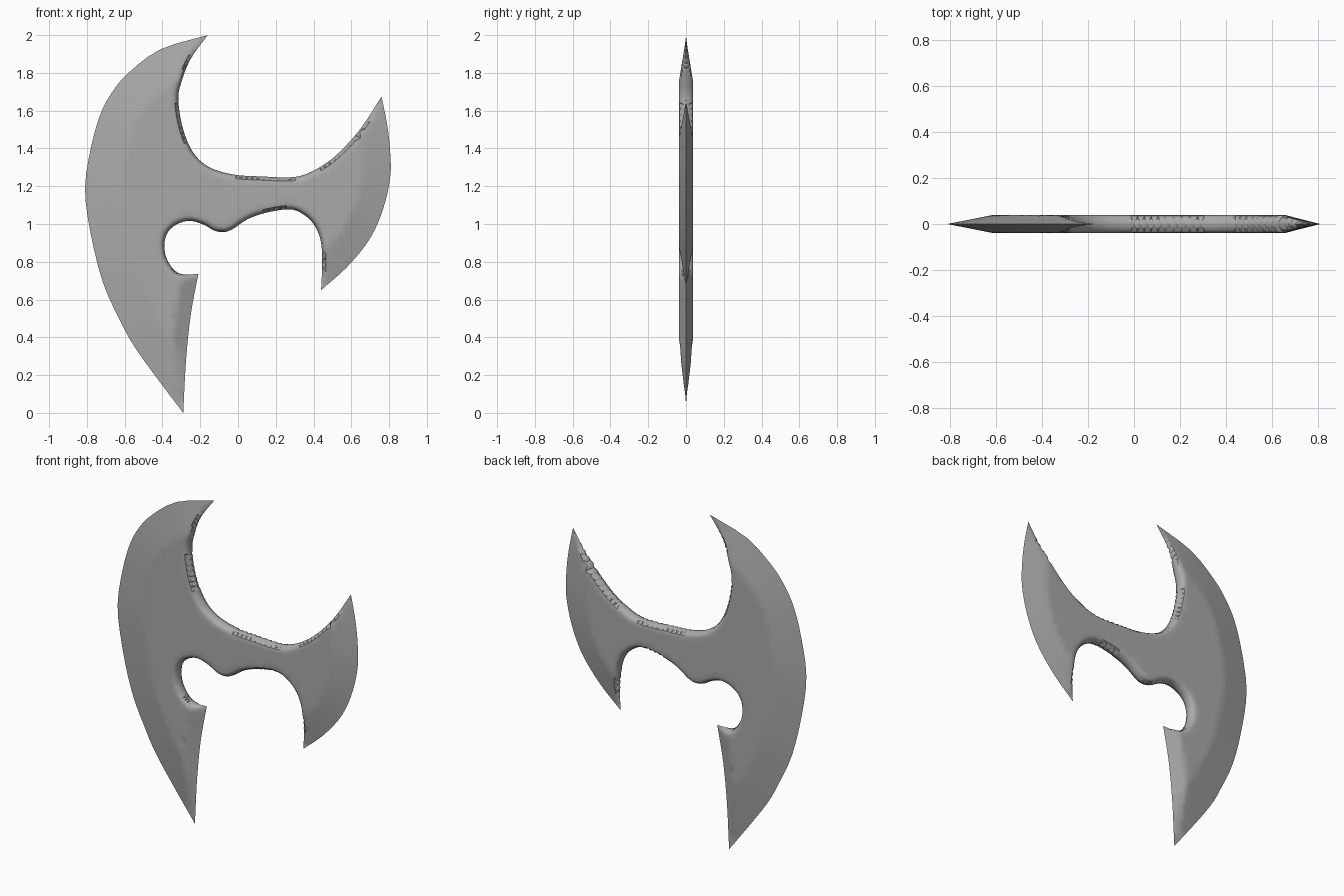
import bpy, bmesh, math
from mathutils import Vector
from mathutils.geometry import delaunay_2d_cdt

if "Cube" in bpy.data.objects:
    bpy.data.objects.remove(bpy.data.objects["Cube"])

HALF = 0.038      # half thickness of the plate
ROUND = 0.032     # rounding radius of the blunt edges

# Outline runs in the XZ plane, anticlockwise from the upper horn tip
big_edge = [(-.16, 2), (-.41, 1.925), (-.58, 1.80), (-.665, 1.70), (-.725, 1.59), (-.775, 1.42),
            (-.81, 1.19), (-.78, .95), (-.715, .69), (-.625, .49), (-.545, .345), (-.40, .145), (-.29, 0)]
spike_edge = [(-.29, 0), (-.275, .28), (-.25, .52), (-.21, .735)]
lower_edge = [(-.21, .735), (-.30, .735), (-.35, .77), (-.385, .84), (-.385, .925), (-.345, .985),
              (-.265, 1.017), (-.185, .998), (-.13, .967), (-.08, .957), (-.03, .972), (.05, 1.025),
              (.15, 1.06), (.27, 1.078), (.34, 1.055), (.40, 1.0), (.437, .915), (.446, .80), (.44, .65)]
small_edge = [(.44, .65), (.58, .775), (.70, .925), (.77, 1.085), (.806, 1.25), (.805, 1.39),
              (.79, 1.525), (.76, 1.675)]
upper_edge = [(.76, 1.675), (.645, 1.50), (.515, 1.36), (.395, 1.28), (.29, 1.248), (.12, 1.252),
              (-.025, 1.262), (-.15, 1.30), (-.235, 1.375), (-.29, 1.50), (-.316, 1.655),
              (-.30, 1.75), (-.25, 1.875), (-.16, 2)]


def smooth_path(pts, n):
    """Catmull-Rom samples through the points."""
    p = [Vector(q) for q in pts]
    p = [2 * p[0] - p[1]] + p + [2 * p[-1] - p[-2]]
    out = []
    for i in range(1, len(p) - 2):
        a, b, c, d = p[i - 1:i + 3]
        for k in range(n):
            t = k / n
            out.append(0.5 * (2 * b + (c - a) * t + (2 * a - 5 * b + 4 * c - d) * t * t
                              + (3 * b - a - 3 * c + d) * t ** 3))
    return out + [p[-2]]


def seg_dist(p, a, b):
    ab = b - a
    t = max(0, min(1, (p - a).dot(ab) / ab.length_squared))
    return (p - a - ab * t).length


def path_dist(p, path):
    return min(seg_dist(p, a, b) for a, b in zip(path, path[1:]))


def inside(p, loop):
    hit = False
    for a, b in zip(loop, loop[1:] + loop[:1]):
        if (a.y > p.y) != (b.y > p.y) and p.x < (b.x - a.x) * (p.y - a.y) / (b.y - a.y) + a.x:
            hit = not hit
    return hit


# Ground edges with their bevel width, and blunt rounded edges
sharp = [(smooth_path(big_edge, 3), .19), (smooth_path(spike_edge, 6), .08), (smooth_path(small_edge, 4), .15)]
blunt = [smooth_path(lower_edge, 4), smooth_path(upper_edge, 5)]
order = [sharp[0][0], sharp[1][0], blunt[0], sharp[2][0], blunt[1]]
loop = [p for path in order for p in path[:-1]]


def half_thickness(p):
    t = min([1] + [path_dist(p, path) / w for path, w in sharp])
    d = min(path_dist(p, path) for path in blunt)
    k = max(0, 1 - d / ROUND)
    return HALF * t * math.sqrt(1 - k * k)


# Interior points: a grid plus rings following each edge
inner = [Vector((x * .03 - .81, z * .03)) for x in range(55) for z in range(67)]
inner = [p for p in inner if inside(p, loop) and min(path_dist(p, q) for q in order) > .042]
rings = [(path, (.06, w)) for path, w in sharp] + [(path, (.003, .010, .020, ROUND)) for path in blunt]
for path, offsets in rings:
    for a, b in zip(path, path[1:]):
        side = Vector((a.y - b.y, b.x - a.x)).normalized()
        for off in offsets:
            p = (a + b) / 2 + side * off
            if inside(p, loop) and abs(path_dist(p, path) - off) < off * .1 \
                    and min(path_dist(p, q) for q in order) > .0025:
                inner.append(p)

n = len(loop)
flat, _, tris, origin, _, _ = delaunay_2d_cdt(
    loop + inner, [(i, (i + 1) % n) for i in range(n)], [], 1, 1e-5)

# Front and back share the rim vertices
bm = bmesh.new()
front, back = [], []
for p, src in zip(flat, origin):
    p = Vector(p)
    rim = any(i < n for i in src)
    y = 0 if rim else half_thickness(p)
    f = bm.verts.new((p.x, -y, p.y))
    front.append(f)
    back.append(f if rim else bm.verts.new((p.x, y, p.y)))
for t in tris:
    bm.faces.new([front[i] for i in t])
    if any(front[i] != back[i] for i in t):
        bm.faces.new([back[i] for i in reversed(t)])
bmesh.ops.delete(bm, geom=[v for v in bm.verts if not v.link_faces], context='VERTS')
bmesh.ops.recalc_face_normals(bm, faces=bm.faces)
mesh = bpy.data.meshes.new("axe_blade")
bm.to_mesh(mesh)
bm.free()

blade = bpy.data.objects.new("axe_blade", mesh)
bpy.context.collection.objects.link(blade)
steel = bpy.data.materials.new("grey steel")
steel.diffuse_color = (.4, .4, .4, 1)
steel.use_nodes = True
steel.node_tree.nodes["Principled BSDF"].inputs["Base Color"].default_value = steel.diffuse_color
mesh.materials.append(steel)
bpy.context.view_layer.objects.active = blade
blade.select_set(True)
bpy.ops.object.shade_smooth_by_angle(angle=math.radians(40))
